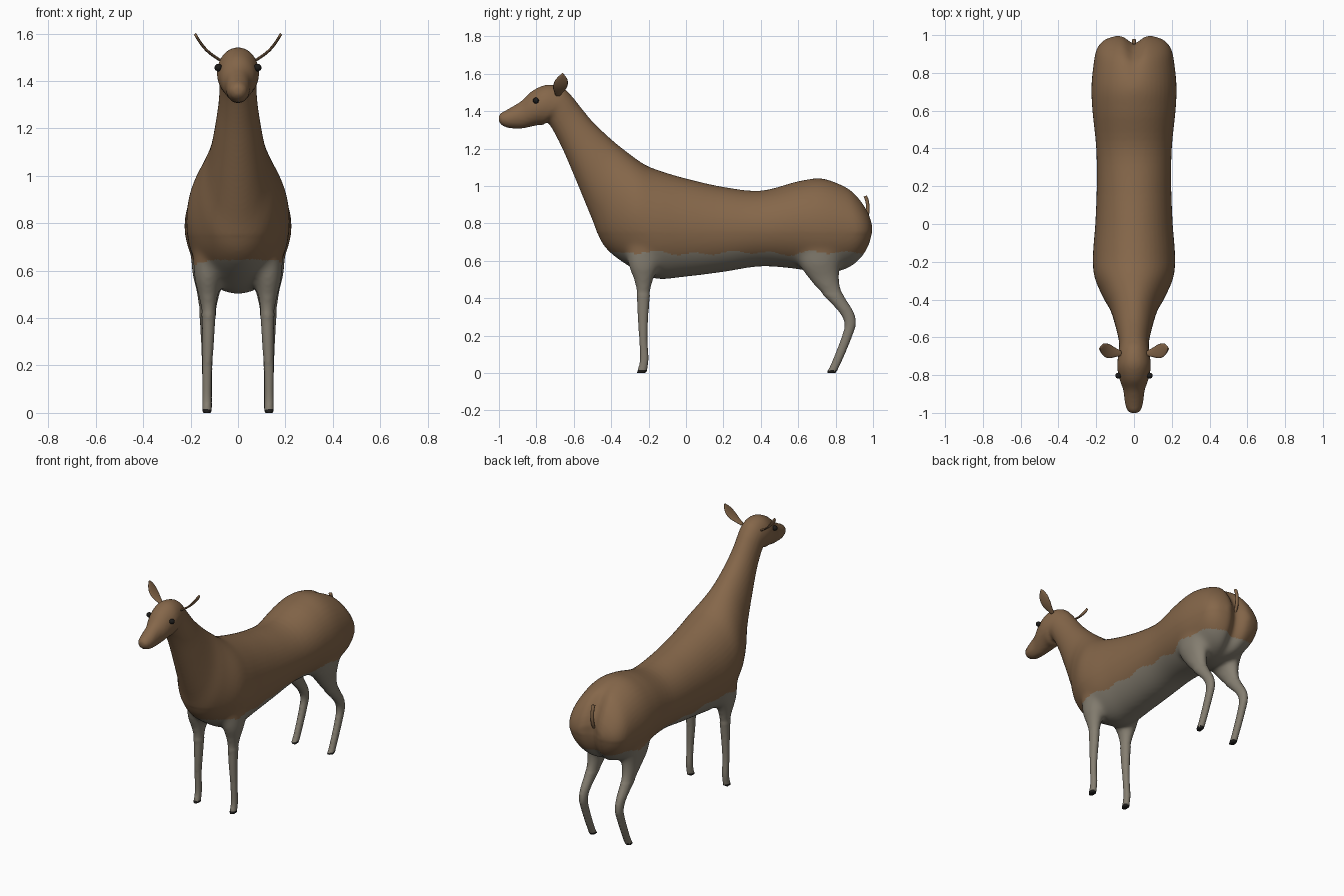
import bpy, bmesh, math
from mathutils import Vector

if "Cube" in bpy.data.objects:
    bpy.data.objects.remove(bpy.data.objects["Cube"])


def material(name, rgb):
    m = bpy.data.materials.new(name)
    m.diffuse_color = (*rgb, 1)
    m.use_nodes = True
    m.node_tree.nodes["Principled BSDF"].inputs["Base Color"].default_value = m.diffuse_color
    return m


BROWN = material("brown coat", (0.235, 0.135, 0.068))
GREY = material("pale grey belly", (0.235, 0.21, 0.165))
DARK = material("near black", (0.012, 0.011, 0.010))


def spline(rows, steps):
    """Catmull-Rom interpolation of a list of equal-length tuples."""
    out = []
    for i in range(len(rows) - 1):
        p0, p1 = rows[max(i - 1, 0)], rows[i]
        p2, p3 = rows[i + 1], rows[min(i + 2, len(rows) - 1)]
        for s in range(steps):
            t = s / steps
            out.append([0.5 * (2 * b + (c - a) * t + (2 * a - 5 * b + 4 * c - d) * t * t
                               + (3 * b - a - 3 * c + d) * t ** 3)
                        for a, b, c, d in zip(p0, p1, p2, p3)])
    out.append(list(rows[-1]))
    return out


def loft(bm, sections, n=32):
    """Skin a tube through (centre, axis_a, axis_b) ellipses, capped."""
    rings = []
    for c, a, b in sections:
        rings.append([bm.verts.new(c + a * math.cos(2 * math.pi * i / n) + b * math.sin(2 * math.pi * i / n))
                      for i in range(n)])
    faces = [bm.faces.new((r[i], r[(i + 1) % n], q[(i + 1) % n], q[i]))
             for r, q in zip(rings, rings[1:]) for i in range(n)]
    faces += [bm.faces.new(rings[0][::-1]), bm.faces.new(rings[-1])]
    bmesh.ops.recalc_face_normals(bm, faces=faces)


def finish(bm, name, mats):
    me = bpy.data.meshes.new(name)
    bm.to_mesh(me)
    bm.free()
    for m in mats:
        me.materials.append(m)
    for p in me.polygons:
        p.use_smooth = True
    ob = bpy.data.objects.new(name, me)
    bpy.context.collection.objects.link(ob)
    return ob


# Trunk, neck and head: top (y, z), bottom (y, z), half width
trunk = [
    (0.997, 0.81, 0.997, 0.73, 0.09), (0.975, 0.87, 0.975, 0.66, 0.155),
    (0.93, 0.94, 0.93, 0.595, 0.195), (0.86, 1.0, 0.86, 0.55, 0.212),
    (0.73, 1.04, 0.73, 0.53, 0.225), (0.6, 1.025, 0.6, 0.555, 0.22),
    (0.4, 0.975, 0.4, 0.57, 0.20), (0.2, 0.995, 0.2, 0.54, 0.197),
    (0, 1.04, 0, 0.515, 0.205), (-0.15, 1.085, -0.17, 0.505, 0.217),
    (-0.23, 1.12, -0.32, 0.58, 0.21), (-0.32, 1.185, -0.44, 0.68, 0.165),
    (-0.40, 1.25, -0.505, 0.83, 0.125), (-0.50, 1.345, -0.60, 1.06, 0.095),
    (-0.57, 1.43, -0.67, 1.22, 0.08), (-0.61, 1.48, -0.735, 1.335, 0.08),
    (-0.66, 1.525, -0.765, 1.325, 0.086), (-0.74, 1.542, -0.795, 1.325, 0.088),
    (-0.82, 1.51, -0.84, 1.315, 0.074), (-0.88, 1.455, -0.885, 1.307, 0.056),
    (-0.95, 1.412, -0.945, 1.31, 0.048), (-0.99, 1.39, -0.985, 1.325, 0.034),
    (-1.002, 1.37, -1.0, 1.345, 0.015)]
bm = bmesh.new()
secs = []
for ty, tz, by, bz, w in spline(trunk, 5):
    top, bot = Vector((0, ty, tz)), Vector((0, by, bz))
    secs.append(((top + bot) / 2, Vector((w, 0, 0)), (top - bot) / 2))
loft(bm, secs, 48)

# Legs: z, y, x, radius x, radius y
front_leg = [(0.72, -0.21, 0.115, 0.075, 0.12), (0.58, -0.225, 0.127, 0.06, 0.085),
             (0.50, -0.227, 0.126, 0.044, 0.054), (0.42, -0.228, 0.124, 0.031, 0.037),
             (0.30, -0.23, 0.126, 0.025, 0.029), (0.18, -0.228, 0.13, 0.021, 0.023),
             (0.08, -0.223, 0.131, 0.020, 0.024), (0.03, -0.23, 0.131, 0.020, 0.025),
             (0.0, -0.238, 0.131, 0.022, 0.028)]
rear_leg = [(0.74, 0.74, 0.11, 0.09, 0.17), (0.60, 0.715, 0.12, 0.075, 0.12),
            (0.51, 0.735, 0.125, 0.05, 0.085), (0.42, 0.785, 0.128, 0.036, 0.056),
            (0.33, 0.855, 0.13, 0.028, 0.04), (0.265, 0.878, 0.13, 0.025, 0.031),
            (0.20, 0.862, 0.13, 0.023, 0.028), (0.10, 0.823, 0.13, 0.021, 0.027),
            (0.03, 0.792, 0.13, 0.021, 0.026), (0.0, 0.775, 0.131, 0.022, 0.028)]
for leg in (front_leg, rear_leg):
    for side in (1, -1):
        loft(bm, [(Vector((side * x, y, z)), Vector((rx, 0, 0)), Vector((0, ry, 0)))
                  for z, y, x, rx, ry in spline(leg, 5)], 20)
body = finish(bm, "body", [])

# Fuse the trunk and legs into one skin
mod = body.modifiers.new("fuse", 'REMESH')
mod.mode = 'VOXEL'
mod.voxel_size = 0.0105
deps = bpy.context.evaluated_depsgraph_get()
bm = bmesh.new()
bm.from_mesh(bpy.data.meshes.new_from_object(body.evaluated_get(deps)))
bpy.data.objects.remove(body)
bmesh.ops.smooth_vert(bm, verts=bm.verts, factor=0.5, use_axis_x=True, use_axis_y=True, use_axis_z=True)
for _ in range(18):
    joints = [v for v in bm.verts if 0.42 < v.co.z < 0.75]
    bmesh.ops.smooth_vert(bm, verts=joints, factor=0.5, use_axis_x=True, use_axis_y=True, use_axis_z=True)

# Groove between the two halves of the rump
for v in bm.verts:
    if v.co.y > 0.7 and v.co.z > 0.45:
        k = min(1, (v.co.y - 0.7) / 0.25)
        v.co.y -= 0.04 * k * math.exp(-(v.co.x / 0.045) ** 2)

# Split the colours by height: brown coat, grey belly and legs, dark soles
for f in bm.faces:
    c = f.calc_center_median()
    edge = 0.642 + 0.008 * math.sin(c.y * 31) + 0.006 * math.sin(c.y * 13 + c.x * 25)
    f.material_index = 0 if c.z > edge else (1 if c.z > 0.012 else 2)
finish(bm, "body", [BROWN, GREY, DARK])

# Ears and eyes, mirrored
for side, word in ((1, "left"), (-1, "right")):
    bm = bmesh.new()
    base, tip = Vector((side * 0.07, -0.685, 1.485)), Vector((side * 0.182, -0.66, 1.6))
    thin = Vector((side * 0.7, 0, -0.7)) * 0.006
    ear = [(0, 0.014), (0.2, 0.024), (0.45, 0.037), (0.7, 0.036), (0.88, 0.022), (1, 0.003)]
    loft(bm, [(base.lerp(tip, t) - thin * 2.2 * math.sin(math.pi * t) * -1, Vector((0, w, 0)), thin)
              for t, w in spline(ear, 4)], 16)
    finish(bm, word + "_ear", [BROWN])

    bm = bmesh.new()
    bmesh.ops.create_uvsphere(bm, u_segments=16, v_segments=10, radius=0.016)
    bmesh.ops.translate(bm, verts=bm.verts, vec=(side * 0.083, -0.803, 1.457))
    finish(bm, word + "_eye", [DARK])

# Small tail lying in the groove
bm = bmesh.new()
tail = [(0.93, 0.76), (0.965, 0.82), (0.972, 0.88), (0.968, 0.92), (0.958, 0.947)]
loft(bm, [(Vector((0, y, z)), Vector((0.011, 0, 0)), Vector((0, 0.009, 0.003)))
          for y, z in spline(tail, 4)], 12)
finish(bm, "tail", [BROWN])
